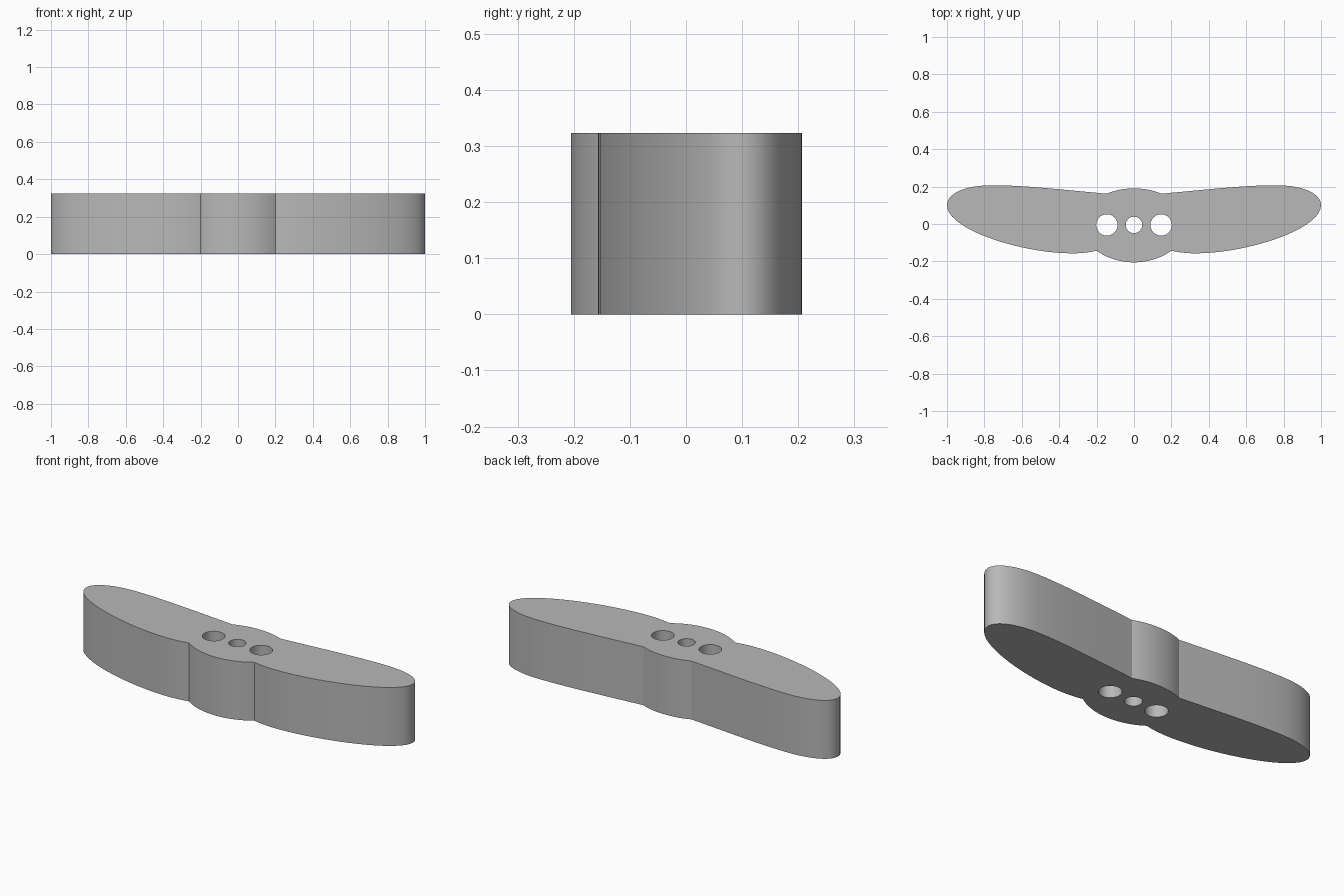
import bpy, bmesh, math
from mathutils import Vector
from mathutils.geometry import interpolate_bezier

cube = bpy.data.objects.get("Cube")
if cube:
    bpy.data.objects.remove(cube)

HEIGHT = 0.323

# Half outline: start point, two handles and end point of each curved run
SEGMENTS = [
    ((0, 0.19), (0.055, 0.19), (0.1, 0.181), (0.147, 0.162)),            # hub, back
    ((0.147, 0.162), (0.45, 0.19), (0.6, 0.207), (0.76, 0.207)),         # wing, back
    ((0.76, 0.207), (0.9, 0.207), (1, 0.165), (1, 0.1)),                 # wing tip
    ((1, 0.1), (1, -0.03), (0.6, -0.157), (0.33, -0.157)),               # wing, front
    ((0.33, -0.157), (0.285, -0.157), (0.24, -0.152), (0.2, -0.143)),    # wing root
    ((0.2, -0.143), (0.14, -0.185), (0.07, -0.205), (0, -0.205)),        # hub, front
]
HOLES = [(-0.145, 0.057), (0, 0.044), (0.145, 0.057)]                    # x, radius


def add_loop(bm, points):
    verts = [bm.verts.new((x, y, 0)) for x, y in points]
    return [bm.edges.new((v, verts[i - 1])) for i, v in enumerate(verts)]


# Full outline, the half mirrored across x
half = []
for seg in SEGMENTS:
    run = interpolate_bezier(*[Vector(p) for p in seg], 20)
    half += [(p[0], p[1]) for p in run[:-1]]
half.append((0, -0.205))
outline = half + [(-x, y) for x, y in reversed(half[1:-1])]

# Flat plate with three round holes, raised to a solid
bm = bmesh.new()
edges = add_loop(bm, outline)
for cx, r in HOLES:
    angles = [math.tau * i / 48 for i in range(48)]
    edges += add_loop(bm, [(cx + r * math.cos(a), -0.005 + r * math.sin(a)) for a in angles])
bmesh.ops.triangle_fill(bm, edges=edges, use_beauty=True, normal=(0, 0, 1))
bmesh.ops.dissolve_limit(bm, angle_limit=0.01, verts=[], edges=bm.edges[:])
raised = bmesh.ops.extrude_face_region(bm, geom=bm.faces[:], use_keep_orig=True)
top = [g for g in raised["geom"] if isinstance(g, bmesh.types.BMVert)]
bmesh.ops.translate(bm, verts=top, vec=(0, 0, HEIGHT))
bmesh.ops.recalc_face_normals(bm, faces=bm.faces[:])
mesh = bpy.data.meshes.new("winged_handle")
bm.to_mesh(mesh)
bm.free()

handle = bpy.data.objects.new("winged_handle", mesh)
bpy.context.collection.objects.link(handle)

# Plain grey
grey = bpy.data.materials.new("plain_grey")
grey.use_nodes = True
colour = (0.48, 0.48, 0.48, 1)
grey.diffuse_color = colour
grey.node_tree.nodes["Principled BSDF"].inputs["Base Color"].default_value = colour
mesh.materials.append(grey)

# Smooth curved walls, sharp rims and hub creases
bpy.ops.object.select_all(action="DESELECT")
handle.select_set(True)
bpy.context.view_layer.objects.active = handle
bpy.ops.object.shade_smooth_by_angle(angle=math.radians(18))
